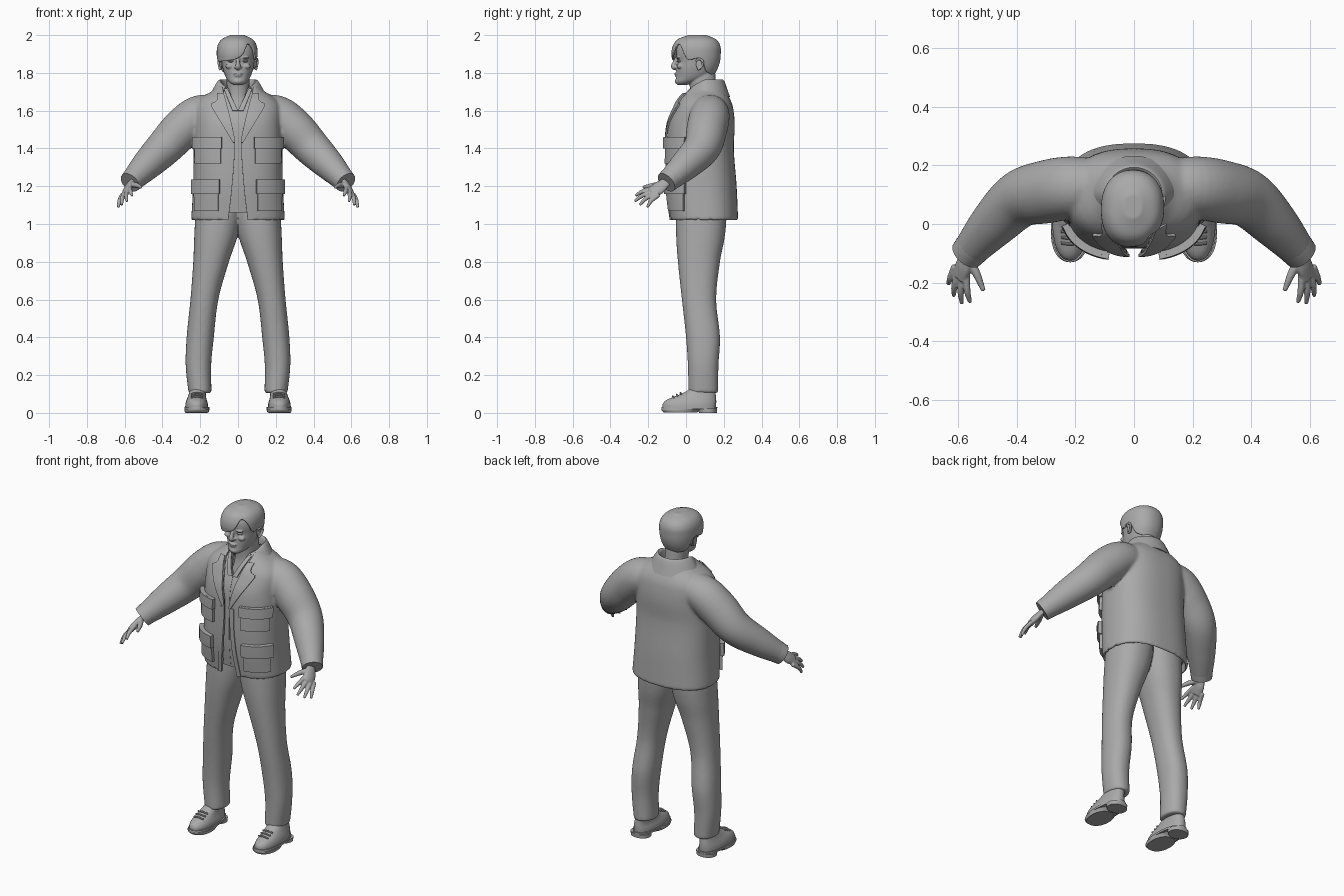
import bpy, bmesh
from math import sin, cos, pi, radians, exp
from mathutils import Vector

if "Cube" in bpy.data.objects:
    bpy.data.objects.remove(bpy.data.objects["Cube"])

gray = bpy.data.materials.new("plain gray")
gray.use_nodes = True
gray.diffuse_color = (0.4, 0.4, 0.4, 1)
gray.node_tree.nodes["Principled BSDF"].inputs["Base Color"].default_value = gray.diffuse_color


# ---- helpers ----
def curve(table, z):
    """Smooth interpolation of table rows (key, values...) at z."""
    z = min(max(z, table[0][0]), table[-1][0])
    i = 0
    while i < len(table) - 2 and z > table[i + 1][0]:
        i += 1
    a, b = table[i], table[i + 1]
    p, n = table[max(i - 1, 0)], table[min(i + 2, len(table) - 1)]
    h = b[0] - a[0]
    u = (z - a[0]) / h
    out = []
    for k in range(1, len(a)):
        ma = (b[k] - p[k]) / (b[0] - p[0]) * h
        mb = (n[k] - a[k]) / (n[0] - a[0]) * h
        d = b[k] - a[k]
        out.append(a[k] + u * ma + u * u * (3 * d - 2 * ma - mb) + u ** 3 * (ma + mb - 2 * d))
    return out


def power(v, p):
    return abs(v) ** p * (1 if v >= 0 else -1)


def around(table, z, t, off=0.0, p=0.8):
    """Point on a body of rows (z, x0, x1, y0, y1); t = 0 is the front."""
    x0, x1, y0, y1 = curve(table, z)
    return Vector(((x0 + x1) / 2 + ((x1 - x0) / 2 + off) * power(sin(t), p),
                   (y0 + y1) / 2 - ((y1 - y0) / 2 + off) * power(cos(t), p), z))


def sheet(bm, rows, loop=False):
    """Grid of quads; looped rows are capped at both ends."""
    grid = [[bm.verts.new(c) for c in row] for row in rows]
    n = len(grid[0])
    for lo, hi in zip(grid, grid[1:]):
        for i in range(n if loop else n - 1):
            j = (i + 1) % n
            bm.faces.new((lo[i], lo[j], hi[j], hi[i]))
    if loop:
        bm.faces.new(grid[0])
        bm.faces.new(grid[-1])


def slices(bm, table, side=1, steps=30, n=36, p=0.9):
    lo, hi = table[0][0], table[-1][0]
    rows = []
    for k in range(steps + 1):
        z = lo + (hi - lo) * k / steps
        ring = [around(table, z, 2 * pi * i / n, 0, p) for i in range(n)]
        rows.append([(side * c.x, c.y, c.z) for c in ring])
    sheet(bm, rows, True)


def tube(bm, path, side=1, flat=1.0, up=(0, 0, 1), steps=5, n=16):
    """Round tube along rows (x, y, z, radius)."""
    table = [(i, *row) for i, row in enumerate(path)]
    count = (len(path) - 1) * steps
    pts = [curve(table, k / steps) for k in range(count + 1)]
    rows = []
    for k, q in enumerate(pts):
        a, b = pts[max(k - 1, 0)], pts[min(k + 1, count)]
        d = (Vector(b[:3]) - Vector(a[:3])).normalized()
        u = d.cross(Vector(up)).normalized()
        v = u.cross(d)
        ring = [Vector(q[:3]) + q[3] * (u * cos(w) + v * flat * sin(w))
                for w in (2 * pi * i / n for i in range(n))]
        rows.append([(side * c.x, c.y, c.z) for c in ring])
    sheet(bm, rows, True)


def ball(bm, centre, size):
    made = bmesh.ops.create_uvsphere(bm, u_segments=20, v_segments=12, radius=1)["verts"]
    for v in made:
        v.co = Vector(c + s * q for c, s, q in zip(centre, size, v.co))


def finish(name, bm, thick=0, voxel=0, smooth=0, angle=40):
    bmesh.ops.recalc_face_normals(bm, faces=bm.faces[:])
    mesh = bpy.data.meshes.new(name)
    bm.to_mesh(mesh)
    bm.free()
    mesh.materials.append(gray)
    ob = bpy.data.objects.new(name, mesh)
    bpy.context.collection.objects.link(ob)
    bpy.ops.object.select_all(action="DESELECT")
    bpy.context.view_layer.objects.active = ob
    ob.select_set(True)
    if thick:
        m = ob.modifiers.new("thickness", "SOLIDIFY")
        m.thickness, m.offset = thick, 0
    if voxel:
        m = ob.modifiers.new("fuse", "REMESH")
        m.mode, m.voxel_size = "VOXEL", voxel
    if smooth:
        m = ob.modifiers.new("soften", "SMOOTH")
        m.factor, m.iterations = 0.5, smooth
    for m in list(ob.modifiers):
        bpy.ops.object.modifier_apply(modifier=m.name)
    bpy.ops.object.shade_smooth_by_angle(angle=radians(angle))
    return ob


# ---- jacket ----
TORSO = [(z, -w, w, f, b) for z, w, f, b in (
    (1.02, .24, -.075, .268), (1.2, .23, -.095, .26), (1.4, .226, -.095, .245),
    (1.53, .222, -.085, .25), (1.62, .22, -.05, .24), (1.66, .19, -.03, .225),
    (1.7, .13, .0, .2), (1.74, .09, .03, .18))]
GAP = [(1.02, .05), (1.2, .03), (1.42, .018), (1.55, .04), (1.7, .075), (1.74, .08)]


def front_angle(x, z, p=0.8):
    w = curve(TORSO, z)[1]
    s = min(abs(x) / w, 1) ** (1 / p)
    return Vector((0, 1)).angle(Vector((s, (1 - s * s) ** 0.5)))


def shell(bm, off, lo, hi, gap, steps=40, n=60):
    rows = []
    for k in range(steps + 1):
        z = lo + (hi - lo) * k / steps
        t0 = front_angle(gap(z), z)
        rows.append([around(TORSO, z, t0 + (2 * pi - 2 * t0) * i / n, off) for i in range(n + 1)])
    sheet(bm, rows)


def patch(bm, side, lo, hi, inner, outer, off, n=10):
    """Piece of cloth lying on the jacket front."""
    rows = []
    for k in range(n + 1):
        z = lo + (hi - lo) * k / n
        a, b = inner(z), outer(z)
        xs = [a + (b - a) * i / n for i in range(n + 1)]
        row = [around(TORSO, z, front_angle(x, z), off) for x in xs]
        rows.append([(side * c.x, c.y, c.z) for c in row])
    sheet(bm, rows)


SLEEVE = [(.11, .125, 1.59, .085), (.21, .125, 1.573, .098), (.3, .11, 1.5, .1),
          (.39, .085, 1.405, .09), (.48, .0, 1.315, .074), (.56, -.09, 1.232, .052)]
bm = bmesh.new()
shell(bm, 0, 1.02, 1.73, lambda z: curve(GAP, z)[0])
for side in (-1, 1):
    tube(bm, SLEEVE, side, 1.0, (0, 1, 0.3), 6, 28)
finish("jacket", bm, .016, .0085, 5)

for side, word in ((-1, "right"), (1, "left")):
    bm = bmesh.new()
    tube(bm, [(.532, -.058, 1.262, .064), (.552, -.081, 1.241, .062), (.572, -.104, 1.22, .058)],
         side, 1.0, (0, 1, 0.3), 3, 24)
    finish(word + "_cuff", bm)
    # Pockets with flaps
    for name, a, b, lo, mid, hi in (("chest_pocket", .078, .214, 1.32, 1.4, 1.46),
                                    ("hip_pocket", .09, .218, 1.07, 1.16, 1.235)):
        bm = bmesh.new()
        patch(bm, side, lo, hi, lambda z: a + .008, lambda z: b - .004, .012)
        finish(f"{word}_{name}", bm, .022)
        bm = bmesh.new()
        patch(bm, side, mid, hi, lambda z: a, lambda z: b, .022)
        finish(f"{word}_{name}_flap", bm, .022)
    # Lapel and front facing
    bm = bmesh.new()
    edge = [(1.43, .024), (1.52, .075), (1.6, .12), (1.635, .132), (1.65, .105), (1.69, .1)]
    patch(bm, side, 1.43, 1.69, lambda z: curve(GAP, z)[0] - .004, lambda z: curve(edge, z)[0], .014, 24)
    finish(word + "_lapel", bm, .01)
    bm = bmesh.new()
    patch(bm, side, 1.022, 1.43, lambda z: curve(GAP, z)[0], lambda z: curve(GAP, z)[0] + .024, .008)
    finish(word + "_front_facing", bm, .01)

# Turned-down collar, lower toward the front
FOLD = [(0, .078, .08, 1.69), (1, .09, .089, 1.753), (2, .106, .1, 1.75), (3, .15, .128, 1.672)]
bm = bmesh.new()
rows = []
for k in range(13):
    wx, wy, z = curve(FOLD, k / 4)
    rows.append([(wx * sin(t), .1 - wy * cos(t), z - .05 * max(cos(t), 0))
                 for t in (radians(42 + 276 * i / 48) for i in range(49))])
sheet(bm, rows)
finish("jacket_collar", bm, .01)

# ---- shirt ----
bm = bmesh.new()
shell(bm, -.016, 1.06, 1.72, lambda z: max(.0005, (z - 1.6) * .5))
finish("shirt", bm, .006)
bm = bmesh.new()
for side in (-1, 1):
    patch(bm, side, 1.6, 1.715, lambda z: (z - 1.6) * .5, lambda z: .03 + (z - 1.6) * .42, -.006)
finish("shirt_collar", bm, .008)

# ---- trousers ----
LEG = [(.105, .14, .262, .012, .17), (.25, .142, .277, .01, .172), (.4, .128, .272, .0, .18),
       (.6, .104, .252, -.022, .16), (.8, .048, .237, -.043, .18), (.93, .004, .232, -.052, .205),
       (1.05, -.02, .225, -.052, .215), (1.12, -.02, .215, -.045, .21)]
bm = bmesh.new()
for side in (-1, 1):
    slices(bm, LEG, side, 50)
finish("trousers", bm, 0, .008, 6)

# ---- shoes ----
UPPER = [(.02, .158, .28, -.125, .158), (.05, .16, .278, -.122, .16), (.07, .166, .272, -.1, .16),
         (.09, .17, .264, -.05, .158), (.12, .17, .255, .01, .155), (.15, .175, .25, .03, .15)]
SOLE = [(.002, .156, .28, -.118, .06), (.014, .152, .284, -.13, .075), (.02, .152, .284, -.131, .09)]
WELT = [(.02, .152, .284, -.131, .165), (.032, .152, .284, -.13, .166)]
HEEL = [(0, .162, .278, .068, .163), (.022, .16, .28, .065, .165)]
for side, word in ((-1, "right"), (1, "left")):
    bm = bmesh.new()
    slices(bm, UPPER, side, 24)
    finish(word + "_shoe", bm)
    bm = bmesh.new()
    for part in (SOLE, WELT, HEEL):
        slices(bm, part, side, 4)
    finish(word + "_sole", bm)
    bm = bmesh.new()
    for k in range(3):
        y, z = -.065 + k * .02, .088 + k * .009
        tube(bm, [(.185, y, z - .006, .005), (.217, y - .004, z, .005), (.249, y, z - .006, .005)],
             side, 1, (0, 0, 1), 3, 8)
    finish(word + "_laces", bm)

# ---- hands ----
KNUCKLES = [(.572, -.188, 1.185), (.588, -.187, 1.17), (.602, -.178, 1.158), (.612, -.163, 1.147)]
TIPS = [(.56, -.268, 1.15), (.588, -.272, 1.12), (.616, -.246, 1.1), (.634, -.205, 1.088)]
for side, word in ((-1, "right"), (1, "left")):
    bm = bmesh.new()
    tube(bm, [(.545, -.08, 1.245, .028), (.57, -.115, 1.215, .03), (.583, -.145, 1.19, .038),
              (.595, -.182, 1.165, .034)], side, .5, (.75, .1, .65))
    for (x, y, z), tip in zip(KNUCKLES, TIPS):
        bend = ((x + tip[0]) / 2 + .004, (y + tip[1]) / 2, (z + tip[2]) / 2 + .006)
        tube(bm, [(x, y + .02, z + .008, .012), (*bend, .0115), (*tip, .007)], side)
    tube(bm, [(.565, -.12, 1.21, .015), (.538, -.17, 1.205, .014), (.514, -.228, 1.195, .008)], side)
    finish(word + "_hand", bm, 0, .004, 3)

# ---- head ----
SKULL = [(z, -w, w, f, b) for z, w, f, b in (
    (1.735, .022, -.045, .0), (1.75, .046, -.054, .05), (1.78, .066, -.052, .12),
    (1.82, .08, -.05, .15), (1.86, .087, -.046, .164), (1.9, .091, -.052, .168),
    (1.94, .087, -.046, .165), (1.97, .066, -.024, .142), (1.99, .02, .03, .09))]
NECK = [(1.58, -.08, .08, .0, .18), (1.68, -.062, .062, .022, .165), (1.8, -.06, .06, .01, .155)]
bm = bmesh.new()
slices(bm, SKULL, 1, 40, 48)
slices(bm, NECK)
tube(bm, [(0, -.04, 1.89, .009), (0, -.058, 1.86, .01), (0, -.066, 1.833, .014), (0, -.05, 1.824, .01)],
     1, 1, (1, 0, 0))
ball(bm, (0, -.052, 1.796), (.024, .01, .006))
ball(bm, (0, -.05, 1.785), (.02, .01, .006))
ball(bm, (0, -.046, 1.755), (.024, .013, .014))
for side in (-1, 1):
    ball(bm, (side * .012, -.054, 1.83), (.009, .01, .007))
    ball(bm, (side * .036, -.04, 1.88), (.024, .013, .006))
    ball(bm, (side * .045, -.032, 1.835), (.022, .016, .014))
finish("head", bm, 0, .004, 3)

for side, word in ((-1, "right"), (1, "left")):
    bm = bmesh.new()
    ball(bm, (side * .036, -.033, 1.862), (.017, .014, .007))
    finish(word + "_eye", bm)
    bm = bmesh.new()
    ball(bm, (side * .09, .07, 1.845), (.008, .017, .03))
    tube(bm, [(side * .096, .062, 1.815, .004), (side * .1, .085, 1.835, .006),
              (side * .103, .09, 1.86, .006), (side * .1, .07, 1.875, .006),
              (side * .096, .05, 1.862, .004)], 1, 1, (1, 0, 0))
    finish(word + "_ear", bm, 0, .003, 2)

# Hair with a swept fringe; the hairline is a height by direction
HAIRLINE = [(-180, 1.785), (-120, 1.81), (-95, 1.875), (-65, 1.86), (-40, 1.862), (-5, 1.872), (14, 1.9),
            (30, 1.95), (50, 1.93), (68, 1.87), (95, 1.875), (120, 1.81), (180, 1.785)]
bm = bmesh.new()
rows = []
for k in range(25):
    u = (k / 24) ** 0.8
    row = []
    for i in range(97):
        deg = -180 + 360 * i / 96
        z = curve(HAIRLINE, deg)[0]
        z += (1.99 - z) * u
        lift = .01 + .013 * exp(-((deg + 25) / 45) ** 2) * (1 - u * u)
        c = around(SKULL, z, radians(deg), lift, .9)
        row.append((c.x - .004, c.y, c.z + .006 * u))
    rows.append(row)
sheet(bm, rows)
bm.faces.new([v for v in bm.verts][-97:-1])
bmesh.ops.remove_doubles(bm, verts=bm.verts[:], dist=.0002)
finish("hair", bm, .012, .004, 3)
